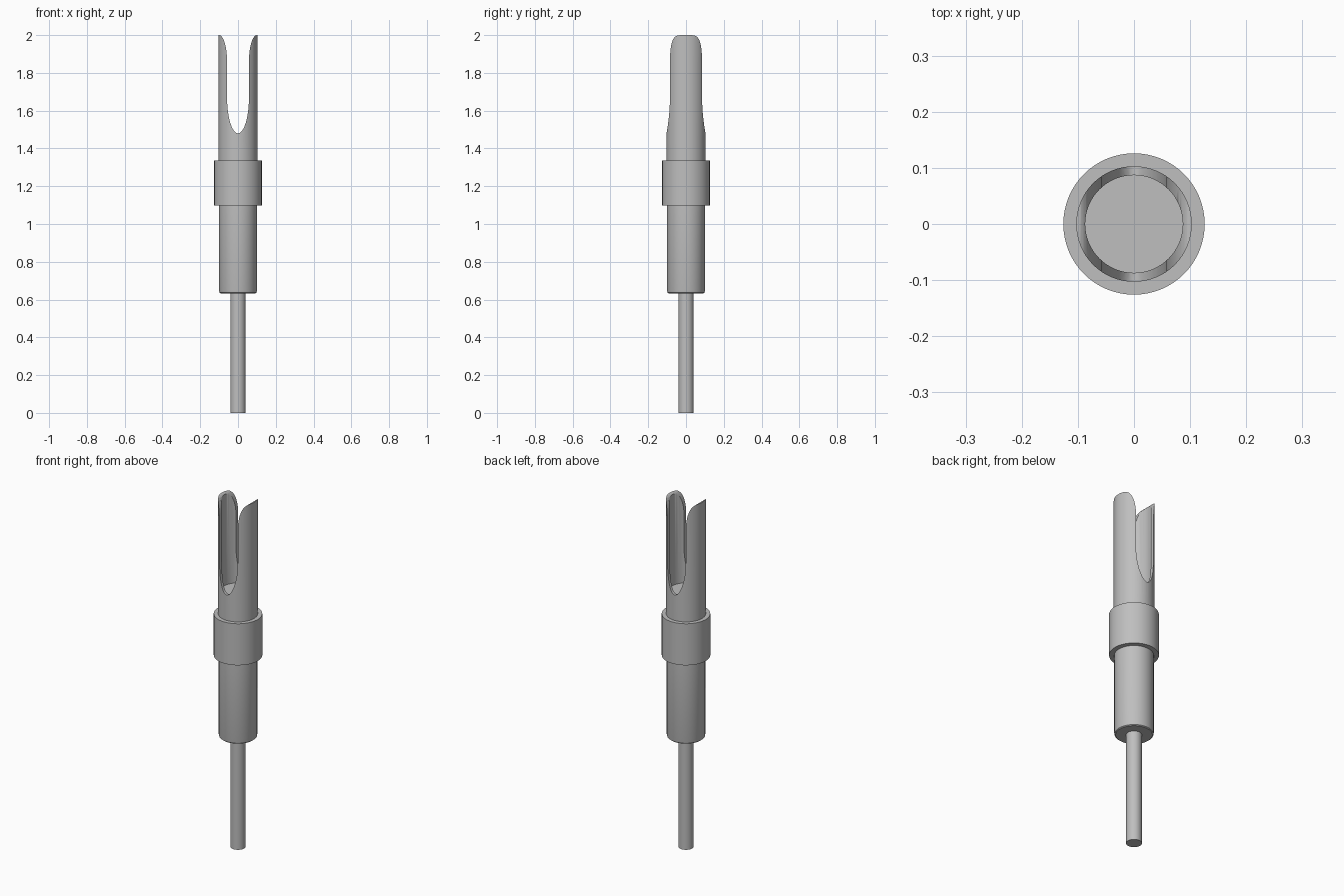
import bpy
import bmesh
from math import sin, cos, pi, radians

SIDES = 64

cube = bpy.data.objects.get("Cube")
if cube:
    bpy.data.objects.remove(cube, do_unlink=True)

# Single metal grey
grey = bpy.data.materials.new("metal_grey")
grey.use_nodes = True
colour = (0.52, 0.52, 0.52, 1)
grey.diffuse_color = colour
grey.node_tree.nodes["Principled BSDF"].inputs["Base Color"].default_value = colour


def make_object(name, bm):
    bmesh.ops.recalc_face_normals(bm, faces=bm.faces)
    mesh = bpy.data.meshes.new(name)
    bm.to_mesh(mesh)
    bm.free()
    mesh.materials.append(grey)
    obj = bpy.data.objects.new(name, mesh)
    bpy.context.scene.collection.objects.link(obj)
    return obj


def activate(obj):
    bpy.ops.object.select_all(action='DESELECT')
    obj.select_set(True)
    bpy.context.view_layer.objects.active = obj


def smooth(obj):
    activate(obj)
    bpy.ops.object.shade_smooth_by_angle(angle=radians(35))


def turned(name, profile):
    """Solid of revolution from (radius, z) points, capped at both ends."""
    bm = bmesh.new()
    rings = []
    for r, z in profile:
        rings.append([bm.verts.new((r * cos(2 * pi * i / SIDES),
                                    r * sin(2 * pi * i / SIDES), z))
                      for i in range(SIDES)])
    for low, high in zip(rings, rings[1:]):
        for i in range(SIDES):
            j = (i + 1) % SIDES
            bm.faces.new((low[i], low[j], high[j], high[i]))
    bm.faces.new(rings[0])
    bm.faces.new(rings[-1])
    return make_object(name, bm)


# Stacked turned parts
pin = turned("pin", [(0.04, 0), (0.04, 0.65)])
barrel = turned("barrel", [(0.093, 0.633), (0.098, 0.637), (0.1, 0.645), (0.1, 1.12)])
collar = turned("collar", [(0.126, 1.097), (0.126, 1.335)])
cup = turned("slotted_cup", [(0.103, 1.3), (0.103, 2), (0.087, 2), (0.087, 1.47)])

# Slot outline: rounded bottom, straight sides, flared rounded tips
half, floor, steps = 0.058, 1.48, 12
side = []
for k in range(1, steps + 1):
    a = k / steps * pi / 2
    side.append((half * sin(a), floor + 0.19 * (1 - cos(a))))
for k in range(steps + 1):
    a = k / steps * pi / 2
    side.append((half + 0.042 * (1 - cos(a)), 1.86 + 0.14 * sin(a)))
side.append((0.1, 2.1))
outline = [(0, floor)] + side + [(-x, z) for x, z in reversed(side)]

# Slot cutter runs front to back through the cup
bm = bmesh.new()
face = bm.faces.new([bm.verts.new((x, -0.2, z)) for x, z in outline])
extruded = bmesh.ops.extrude_face_region(bm, geom=[face])
moved = [v for v in extruded["geom"] if isinstance(v, bmesh.types.BMVert)]
bmesh.ops.translate(bm, verts=moved, vec=(0, 0.4, 0))
cutter = make_object("slot_cutter", bm)
cutter.hide_render = True

cut = cup.modifiers.new("slot", 'BOOLEAN')
cut.operation = 'DIFFERENCE'
cut.solver = 'EXACT'
cut.object = cutter
activate(cup)
bpy.ops.object.modifier_apply(modifier=cut.name)
bpy.data.objects.remove(cutter, do_unlink=True)

for part in (pin, barrel, collar, cup):
    smooth(part)
